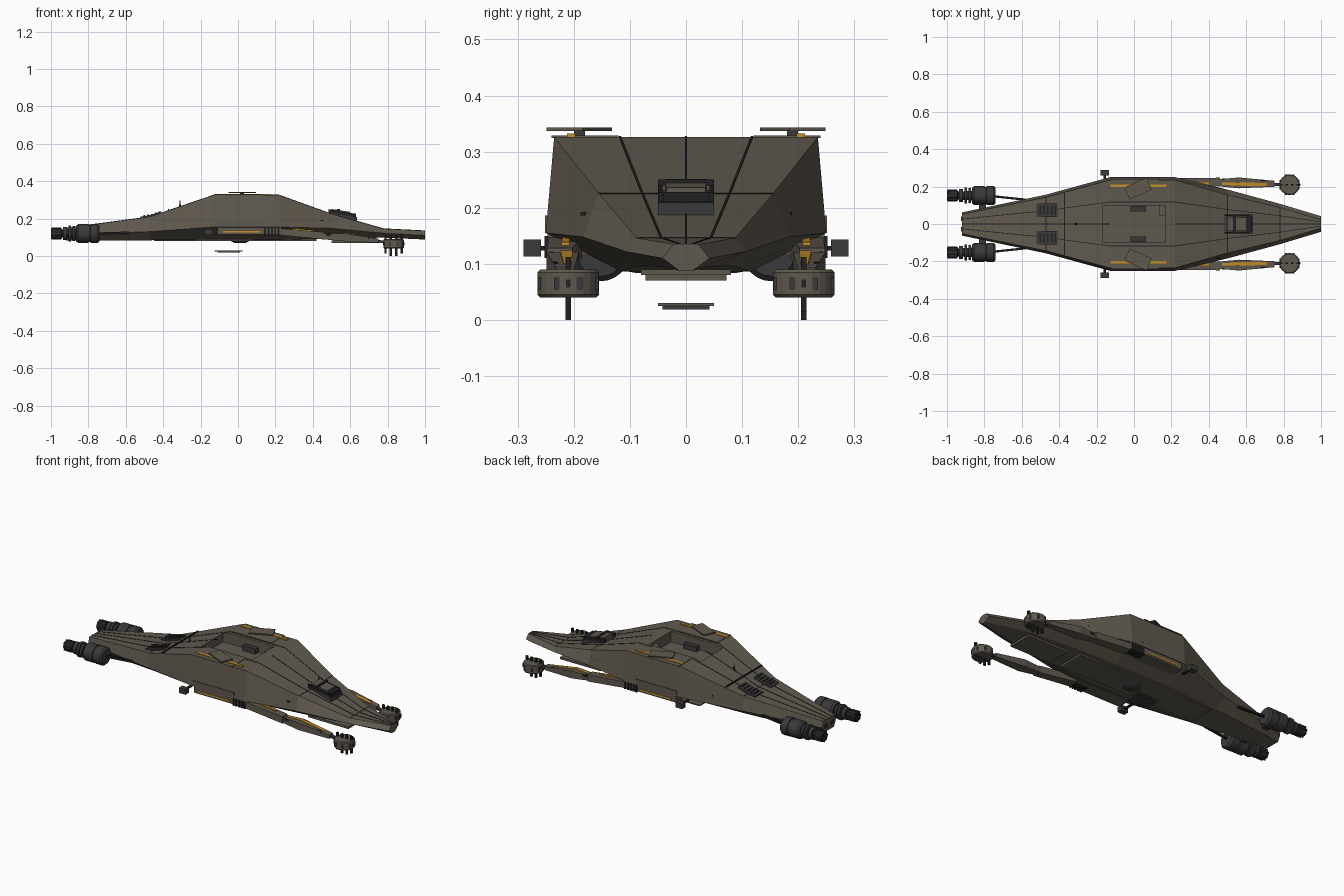
import bpy, bmesh, math
from mathutils import Matrix, Vector

if "Cube" in bpy.data.objects:
    bpy.data.objects.remove(bpy.data.objects["Cube"])


def material(name, rgb):
    m = bpy.data.materials.new(name)
    m.diffuse_color = (*rgb, 1)
    m.use_nodes = True
    m.node_tree.nodes["Principled BSDF"].inputs["Base Color"].default_value = m.diffuse_color
    return m


HULL = material("olive brown hull", (0.118, 0.102, 0.078))
DARK = material("dark grey metal", (0.042, 0.042, 0.044))
BLACK = material("black trim", (0.015, 0.015, 0.017))
ORANGE = material("amber marking", (0.55, 0.27, 0.02))


def finish(name, bm, mat):
    bmesh.ops.recalc_face_normals(bm, faces=bm.faces)
    me = bpy.data.meshes.new(name)
    bm.to_mesh(me)
    bm.free()
    me.materials.append(mat)
    ob = bpy.data.objects.new(name, me)
    bpy.context.collection.objects.link(ob)
    return ob


def loft(name, rings, mat):
    bm = bmesh.new()
    vs = [[bm.verts.new(p) for p in r] for r in rings]
    n = len(vs[0])
    for a, b in zip(vs, vs[1:]):
        for i in range(n):
            j = (i + 1) % n
            bm.faces.new((a[i], a[j], b[j], b[i]))
    bm.faces.new(vs[0])
    bm.faces.new(vs[-1])
    return finish(name, bm, mat)


def bar(name, a, b, w, h, mat, w2=None, h2=None):
    """Beam running along x from a to b, with optional taper."""
    def ring(p, w, h):
        x, y, z = p
        return [(x, y + s * w / 2, z + t * h / 2) for s, t in ((-1, -1), (1, -1), (1, 1), (-1, 1))]
    return loft(name, [ring(a, w, h), ring(b, w2 or w, h2 or h)], mat)


def box(name, x0, x1, y0, y1, z0, z1, mat):
    y, z = (y0 + y1) / 2, (z0 + z1) / 2
    return bar(name, (x0, y, z), (x1, y, z), abs(y1 - y0), z1 - z0, mat)


def lathe(name, profile, centre, axis, mat, n=24):
    """Rings of (position along axis, radius)."""
    rings = []
    for d, r in profile:
        ring = []
        for i in range(n):
            a = 2 * math.pi * i / n
            c, s = r * math.cos(a), r * math.sin(a)
            ring.append(Vector(centre) + Vector((d, c, s) if axis == 'x' else (c, s, d)))
        rings.append(ring)
    return loft(name, rings, mat)


# Main hull: x, top half width, top z, widest half width and z, keel half width and z
ST = [(-0.92, .052, .150, .062, .115, .045, .082),
      (-0.47, .143, .210, .157, .130, .090, .084),
      (-0.13, .235, .326, .250, .155, .115, .088),
      (0.22, .235, .326, .250, .155, .115, .086),
      (0.50, .155, .225, .184, .148, .095, .094),
      (0.78, .088, .146, .108, .122, .060, .098),
      (1.00, .022, .135, .042, .110, .012, .088)]
hull = loft("main_hull", [[(x, -wt, zt), (x, wt, zt), (x, wm, zm), (x, wb, zb), (x, -wb, zb), (x, -wm, zm)]
                          for x, wt, zt, wm, zm, wb, zb in ST], HULL)


def top(x, k=2):
    """Hull station value at x (k=2 roof height, k=1 roof half width, k=3 widest)."""
    for a, b in zip(ST, ST[1:]):
        if a[0] <= x <= b[0]:
            return a[k] + (b[k] - a[k]) * (x - a[0]) / (b[0] - a[0])


# Open bay cut into the roof
cut = box("bay_cutter", -0.165, 0.165, -0.1, 0.1, 0.265, 0.5, HULL)
cut.hide_render = True
mod = hull.modifiers.new("bay", 'BOOLEAN')
mod.object, mod.solver = cut, 'EXACT'
bpy.context.view_layer.objects.active = hull
bpy.ops.object.modifier_apply(modifier="bay")
bpy.data.objects.remove(cut)

# Roof seams along and across the hull
for a, b in zip(ST, ST[1:]):
    for f in (-0.5, 0, 0.5):
        if a[0] == -0.13 and f == 0:
            continue
        bar("roof_seam", (a[0], f * a[1], a[2]), (b[0], f * b[1], b[2]), .004, .003, BLACK)
for x in (-0.47, 0.5, 0.78):
    box("cross_seam", x - .002, x + .002, -top(x, 1), top(x, 1), top(x) - .002, top(x) + .001, BLACK)
box("rear_crossbar", -0.375, -0.368, -.165, .165, top(-.37), top(-.37) + .006, BLACK)

# Antenna spike and cockpit
lathe("antenna", [(0, .008), (.02, .004), (.045, .001)], (-.31, 0, top(-.31) - .01), 'z', BLACK, 8)
bar("cockpit_base", (.485, 0, .218), (.635, 0, .195), .1, .028, DARK)
bar("cockpit_canopy", (.50, 0, .236), (.60, 0, .226), .075, .03, HULL, .07, .02)
box("cockpit_window", .6, .63, -.04, .04, .205, .228, BLACK)
for s in (-1, 1):
    bar("cockpit_rail", (.485, s * .046, .238), (.62, s * .046, .215), .008, .024, BLACK)
box("cockpit_roof_bar", .53, .545, -.05, .05, .24, .25, BLACK)
box("bay_console", .135, .165, .045, .1, .265, .31, HULL)

# Belly: ramp, lowered hatch, keel plate
box("nose_ramp", .50, .76, -.072, .072, .070, .082, HULL)
box("keel_plate", -.45, .42, -.08, .08, .080, .090, HULL)
box("lowered_hatch", -.125, .025, -.05, .05, .025, .030, HULL)
box("lowered_hatch_pad", -.11, .01, -.042, .042, .019, .025, DARK)
lathe("belly_turret", [(.07, .03), (.08, .05), (.09, .05)], (.01, 0, 0), 'z', DARK, 16)

for s in (-1, 1):
    # Rear deck vents with slats
    zA, zB = top(-.52) if -.52 > -.92 else 0, top(-.41)
    bar("rear_vent_a", (-.52, s * .073, top(-.52) + .001), (-.47, s * .073, .213), .072, .012, DARK)
    bar("rear_vent_b", (-.47, s * .073, .213), (-.41, s * .073, zB + .002), .072, .012, DARK)
    for i in range(5):
        x = -.505 + i * .02
        box("vent_slat", x, x + .008, s * .05, s * .096, top(x) - .004, top(x) + .013, BLACK)

    # Roof hatches, amber strips and bay equipment
    box("roof_strip", -.125, .175, s * .197, s * .212, .326, .332, ORANGE)
    box("roof_edge_pad", -.12, .13, s * .12, s * .24, .324, .329, HULL)
    plate = box("roof_hatch", -.065, .065, -.035, .035, -.003, .003, HULL)
    plate.matrix_world = Matrix.Translation((.022, s * .19, .340)) @ Matrix.Rotation(s * -.42 * -1, 4, 'Z')
    box("roof_hatch_post", .012, .032, s * .18, s * .2, .325, .339, DARK)
    box("bay_crate", -.02, .065, s * .068, s * .095, .265, .295, DARK)

    # Side sponson, panel, strip and ribs
    box("side_panel", -.115, .15, s * .235, s * .251, .155, .186, HULL)
    box("sponson", -.11, .23, s * .17, s * .247, .116, .156, HULL)
    box("sponson_strip", -.08, .12, s * .24, s * .250, .126, .134, ORANGE)
    for i in range(5):
        box("sponson_rib", .14 + i * .018, .15 + i * .018, s * .2, s * .252, .110, .150, BLACK)
    box("side_sensor", -.178, -.135, s * .258, s * .290, .113, .143, DARK)
    box("side_sensor_mount", -.163, -.150, s * .20, s * .262, .124, .132, BLACK)
    for x in (-.3, .45):
        w = top(x, 3) - .008
        box("side_port", x - .008, x + .008, s * (w - .02), s * w, .186, .192, BLACK)

    # Forward arm in two segments, amber inlays and link
    bar("arm_root", (.22, s * .215, .13), (.46, s * .225, .108), .06, .036, HULL, .045, .04)
    bar("arm_root_strip", (.29, s * .213, .143), (.40, s * .215, .133), .014, .012, ORANGE)
    bar("arm_fore_a", (.44, s * .22, .106), (.56, s * .22, .1), .035, .03, HULL, .058, .042)
    bar("arm_fore_b", (.56, s * .22, .1), (.75, s * .215, .082), .058, .042, HULL, .032, .022)
    bar("arm_strip", (.47, s * .215, .119), (.57, s * .213, .120), .014, .008, ORANGE)
    bar("arm_strip_front", (.57, s * .213, .120), (.71, s * .211, .097), .022, .008, ORANGE, .014)
    bar("arm_groove", (.47, s * .24, .115), (.70, s * .232, .095), .008, .014, BLACK)
    bar("arm_link", (.74, s * .212, .082), (.80, s * .21, .07), .016, .014, DARK)

    # Forward pod with pegs above and below
    c = (.832, s * .21, 0)
    lathe("fore_pod", [(.04, .05), (.045, .055), (.085, .055), (.09, .05)], c, 'z', HULL)
    box("pod_blade", .775, .889, s * .206, s * .214, .058, .072, BLACK)
    for i in range(4):
        x = .788 + i * .0293
        low = 0 if i in (1, 2) else .014
        box("pod_peg_low", x - .006, x + .006, s * .205, s * .215, low, .042, BLACK)
        box("pod_peg_high", x - .006, x + .006, s * .205, s * .215, .088, .112, BLACK)
    for i in range(8):
        a = math.pi * (i + .5) / 4
        x, y = c[0] + .053 * math.cos(a), c[1] + .053 * math.sin(a)
        box("pod_stud", x - .005, x + .005, y - .005, y + .005, .054, .076, DARK)

    # Rear engine: drum, rings, nozzle and struts
    e = (0, s * .152, .12)
    lathe("engine_drum", [(-.865, .042), (-.855, .050), (-.80, .050), (-.798, .046), (-.79, .046),
                          (-.788, .051), (-.75, .051), (-.74, .042)], e, 'x', DARK)
    lathe("engine_core", [(-.96, .020), (-.86, .026)], e, 'x', BLACK, 16)
    for x0, x1, r in ((-.885, -.872, .040), (-.905, -.892, .043), (-.935, -.915, .034)):
        lathe("engine_ring", [(x0, r), (x1, r)], e, 'x', DARK)
    lathe("engine_nozzle", [(-1, .026), (-.99, .029), (-.945, .029), (-.94, .022)], e, 'x', BLACK, 16)
    for i in range(8):
        a = math.pi * i / 4
        y, z = e[1] + .029 * math.cos(a), e[2] + .029 * math.sin(a)
        box("nozzle_fin", -.998, -.947, y - .003, y + .003, z - .003, z + .003, DARK)
    bar("engine_strut", (-.75, s * .148, .12), (-.58, s * .13, .125), .012, .012, BLACK)
    box("engine_pylon", -.83, -.79, s * .06, s * .12, .105, .130, DARK)
    box("tail_light", -.925, -.915, s * .015, s * .04, .105, .125, DARK)
